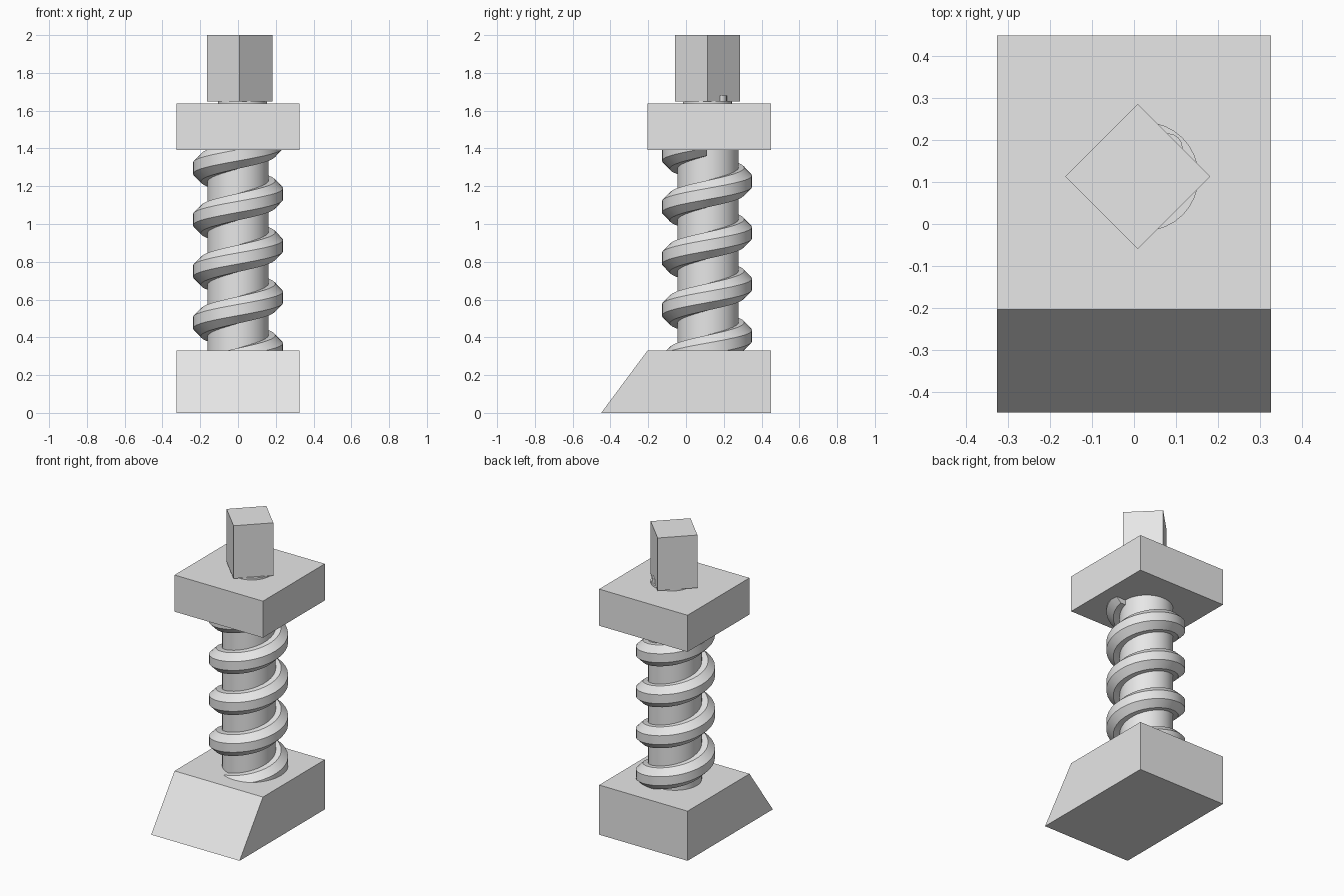
import bpy, bmesh, math
from mathutils import Matrix, Vector

old = bpy.data.objects.get("Cube")
if old:
    bpy.data.objects.remove(old, do_unlink=True)

GREY = (0.8, 0.8, 0.8, 1.0)
grey = bpy.data.materials.new("plain grey")
grey.use_nodes = True
grey.diffuse_color = GREY
grey.node_tree.nodes["Principled BSDF"].inputs["Base Color"].default_value = GREY

CX, CY = 0.0, 0.113          # axis of the screw
HALF_W, BACK, EDGE = 0.326, 0.449, -0.203


def finish(name, bm, smooth=False):
    bmesh.ops.recalc_face_normals(bm, faces=bm.faces)
    mesh = bpy.data.meshes.new(name)
    bm.to_mesh(mesh)
    bm.free()
    mesh.materials.append(grey)
    obj = bpy.data.objects.new(name, mesh)
    bpy.context.collection.objects.link(obj)
    if smooth:
        bpy.ops.object.select_all(action='DESELECT')
        obj.select_set(True)
        bpy.context.view_layer.objects.active = obj
        bpy.ops.object.shade_smooth_by_angle(angle=math.radians(30))
    return obj


def block(name, profile):
    """Extrude a (y, z) side profile across the full width."""
    bm = bmesh.new()
    face = bm.faces.new([bm.verts.new((-HALF_W, y, z)) for y, z in profile])
    ext = bmesh.ops.extrude_face_region(bm, geom=[face], use_keep_orig=True)
    moved = [v for v in ext["geom"] if isinstance(v, bmesh.types.BMVert)]
    bmesh.ops.translate(bm, verts=moved, vec=(2 * HALF_W, 0, 0))
    return finish(name, bm)


def rod(name, x, y, radius, z0, z1, sides):
    bm = bmesh.new()
    bmesh.ops.create_cone(bm, cap_ends=True, segments=sides, radius1=radius,
                          radius2=radius, depth=z1 - z0,
                          matrix=Matrix.Translation((x, y, (z0 + z1) / 2)))
    return finish(name, bm, smooth=sides > 8)


# Wedge-fronted base and the square upper plate
block("base", [(-BACK, 0), (BACK, 0), (BACK, 0.331), (EDGE, 0.331)])
block("upper_plate", [(EDGE, 1.393), (BACK, 1.393), (BACK, 1.637), (EDGE, 1.637)])

# Central column, thin neck, small stop and square drive on top
rod("column", CX, CY + 0.003, 0.162, 0.2, 1.5, 48)
rod("neck", CX + 0.024, CY, 0.13, 1.6, 1.65, 32)
rod("stop_pin", 0.08, 0.18, 0.036, 1.6, 1.68, 16)

# Square drive with its corners pointing along the axes
drive = bmesh.new()
bmesh.ops.create_cube(drive, size=1)
bmesh.ops.scale(drive, vec=(0.244, 0.244, 0.352), verts=drive.verts)
bmesh.ops.rotate(drive, verts=drive.verts, cent=(0, 0, 0),
                 matrix=Matrix.Rotation(math.pi / 4, 3, 'Z'))
bmesh.ops.translate(drive, verts=drive.verts, vec=(0.009, CY, 1.824))
finish("square_drive", drive)

# Helical thread: an octagon swept up around the column, ending on the +x side
PITCH, TURNS, STEPS, END_Z = 0.273, 4.5, 32, 1.432
RING, TUBE = 0.168, 0.077
bm = bmesh.new()
start_z = END_Z - PITCH * TURNS
verts = []
for i in range(8):
    a = math.pi / 8 + i * math.pi / 4
    verts.append(bm.verts.new((CX - RING - TUBE * math.cos(a), CY - 0.002,
                               start_z + TUBE * math.sin(a))))
edges = [bm.edges.new((verts[i], verts[(i + 1) % 8])) for i in range(8)]
bmesh.ops.spin(bm, geom=verts + edges, cent=(CX, CY - 0.002, 0), axis=(0, 0, 1),
               dvec=Vector((0, 0, PITCH / STEPS)), angle=TURNS * math.tau,
               steps=int(TURNS * STEPS), use_duplicate=False)
bmesh.ops.holes_fill(bm, edges=[e for e in bm.edges if e.is_boundary], sides=8)
finish("thread", bm, smooth=True)
